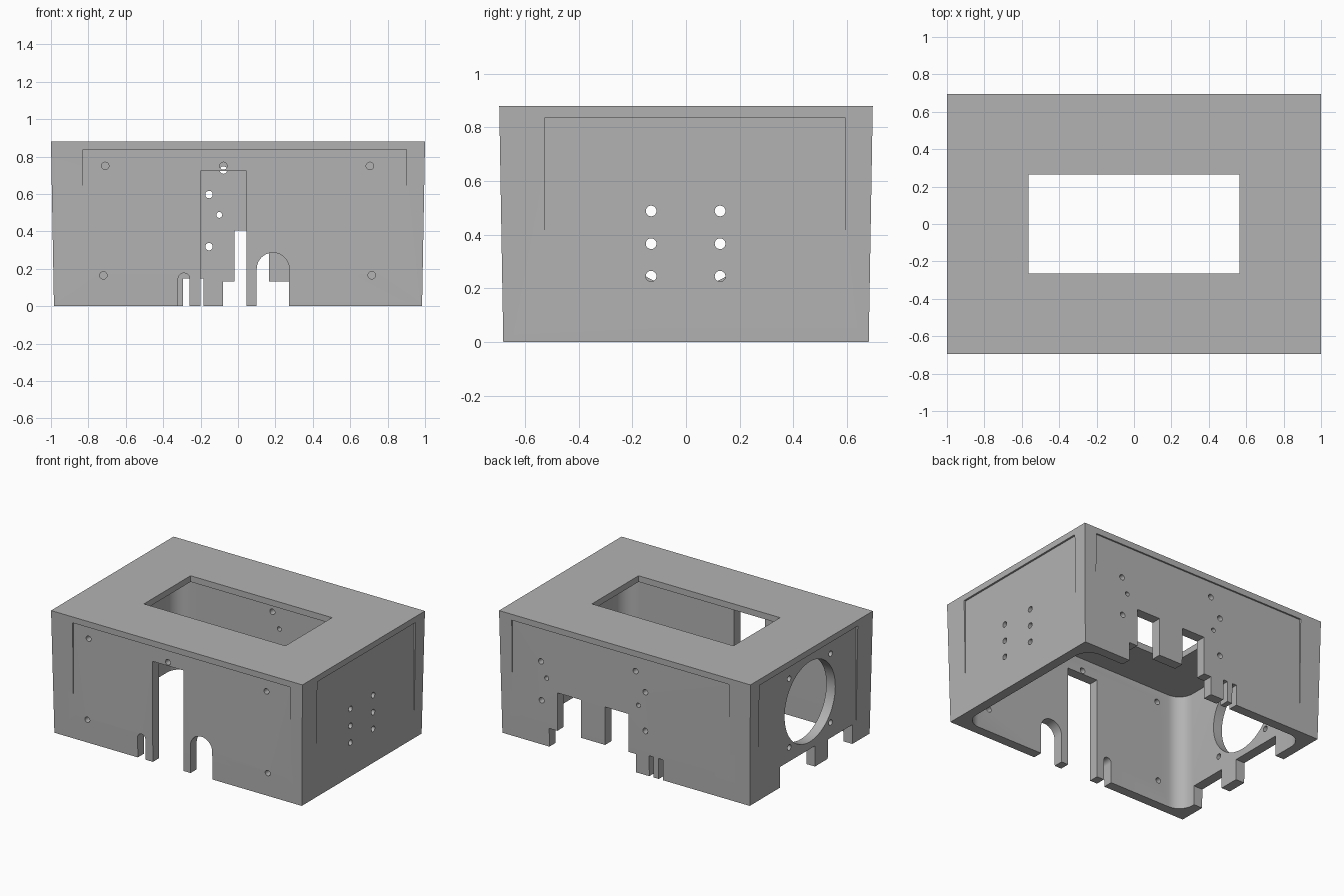
import bpy, bmesh
from math import sin, cos, pi, radians

old = bpy.data.objects.get("Cube")
if old:
    bpy.data.objects.remove(old, do_unlink=True)

grey = bpy.data.materials.new("plain_grey")
grey.use_nodes = True
grey.diffuse_color = (0.45, 0.45, 0.45, 1)
grey.node_tree.nodes["Principled BSDF"].inputs["Base Color"].default_value = grey.diffuse_color

TOP, ROOF = 0.88, 0.836
WALL_X, WALL_Y = 0.915, 0.612       # inner half sizes
PLACE = {"x": lambda u, v, w: (w, u, v),
         "y": lambda u, v, w: (u, w, v),
         "z": lambda u, v, w: (u, v, w)}
cutters = []


def prism(name, outline, axis, lo, hi, grow=(1, 1)):
    """Extrude an outline along an axis, scaling the end at hi by grow."""
    bm = bmesh.new()
    a = [bm.verts.new(PLACE[axis](u, v, lo)) for u, v in outline]
    b = [bm.verts.new(PLACE[axis](u * grow[0], v * grow[1], hi)) for u, v in outline]
    bm.faces.new(a)
    bm.faces.new(b)
    for i in range(len(a)):
        j = (i + 1) % len(a)
        bm.faces.new((a[i], a[j], b[j], b[i]))
    bmesh.ops.recalc_face_normals(bm, faces=bm.faces)
    mesh = bpy.data.meshes.new(name)
    bm.to_mesh(mesh)
    bm.free()
    mesh.materials.append(grey)
    obj = bpy.data.objects.new(name, mesh)
    bpy.context.collection.objects.link(obj)
    return obj


def cut(name, outline, axis, lo, hi):
    obj = prism(name, outline, axis, lo, hi)
    obj.hide_render = True
    cutters.append(obj)


def rect(u0, u1, v0, v1):
    return [(u0, v0), (u1, v0), (u1, v1), (u0, v1)]


def arc(u, v, r, start, end, n):
    return [(u + r * cos(start + (end - start) * i / n),
             v + r * sin(start + (end - start) * i / n)) for i in range(n + 1)]


def circle(u, v, r, n=24):
    return arc(u, v, r, 0, 2 * pi, n)[:-1]


def arch(u0, u1, top):
    r = (u1 - u0) / 2
    return [(u0, -0.1), (u1, -0.1)] + arc(u0 + r, top - r, r, 0, pi, 16)


def rounded(hx, hy, r):
    pts = []
    for k, (sx, sy) in enumerate([(1, 1), (-1, 1), (-1, -1), (1, -1)]):
        pts += arc(sx * (hx - r), sy * (hy - r), r, k * pi / 2, (k + 1) * pi / 2, 8)
    return pts


# Drafted outer shell, slightly wider at the top
bx, by = 0.984, 0.681
enclosure = prism("enclosure", rect(-bx, bx, -by, by), "z", 0, TOP, (1 / bx, 0.696 / by))

# Cavity and roof window
cut("cavity", rounded(WALL_X, WALL_Y, 0.11), "z", -0.1, ROOF)
cut("roof_window", rect(-0.563, 0.563, -0.265, 0.265), "z", 0.7, 1.0)

# Shallow upright panels in all four walls
for s in (-1, 1):
    cut("long_panel", rect(-0.83, 0.9, -0.1, 0.837), "y", *sorted((s * 0.684, s * 0.9)))
    cut("short_panel", rect(-0.525, 0.592, -0.1, 0.837), "x", *sorted((s * 0.986, s * 1.2)))

FRONT, BACK = ("y", -0.8, -0.5), ("y", 0.5, 0.8)
LEFT, RIGHT = ("x", 0.8, 1.1), ("x", -1.1, -0.8)

# Front wall: slots and screw holes
cut("front_small_arch", arch(-0.32, -0.258, 0.177), *FRONT)
cut("front_tall_slot", rect(-0.2, 0.045, -0.1, 0.724), *FRONT)
cut("front_wide_arch", arch(0.1, 0.274, 0.286), *FRONT)
for x, z in [(-0.71, 0.75), (-0.078, 0.75), (0.705, 0.75), (-0.72, 0.165), (0.715, 0.165)]:
    cut("front_hole", circle(x, z, 0.02), *FRONT)

# Back wall: connector opening, two thin slots, screw holes
low, high = 0.132, 0.405
cut("back_opening", [(-0.08, -0.1), (0.61, -0.1), (0.61, low), (0.545, low), (0.545, high),
                     (0.357, high), (0.357, low), (0.165, low), (0.165, high),
                     (-0.02, high), (-0.02, low), (-0.08, low)], *BACK)
for x in (-0.295, -0.22):
    cut("back_thin_slot", rect(x, x + 0.035, -0.1, 0.148), *BACK)
for x, z, r in [(-0.155, 0.597, 0.02), (-0.155, 0.318, 0.02), (-0.1, 0.488, 0.016),
                (-0.078, 0.728, 0.02), (0.675, 0.597, 0.02), (0.63, 0.488, 0.016),
                (0.67, 0.318, 0.02)]:
    cut("back_hole", circle(x, z, r), *BACK)

# Left wall: grid of vent holes
for y in (-0.13, 0.127):
    for z in (0.245, 0.366, 0.488):
        cut("vent_hole", circle(y, z, 0.02), *LEFT)

# Right wall: fan opening with screw holes, bottom cutouts
cut("fan_opening", circle(0, 0.49, 0.288, 64), *RIGHT)
for y in (-0.235, 0.235):
    for z in (0.25, 0.745):
        cut("fan_screw_hole", circle(y, z, 0.02), *RIGHT)
cut("right_cutout_a", rect(-0.06, 0.34, -0.1, 0.15), *RIGHT)
cut("right_cutout_b", rect(-0.485, -0.205, -0.1, 0.14), *RIGHT)

# Apply every cut, then drop the cutters
for c in cutters:
    mod = enclosure.modifiers.new(c.name, "BOOLEAN")
    mod.operation, mod.solver, mod.object = "DIFFERENCE", "EXACT", c
deps = bpy.context.evaluated_depsgraph_get()
result = bpy.data.meshes.new_from_object(enclosure.evaluated_get(deps))
enclosure.modifiers.clear()
enclosure.data = result
for c in cutters:
    bpy.data.objects.remove(c, do_unlink=True)
result.materials.clear()
result.materials.append(grey)

# Smooth rounded corners and bores, keep real edges crisp
for o in bpy.context.selected_objects:
    o.select_set(False)
enclosure.select_set(True)
bpy.context.view_layer.objects.active = enclosure
bpy.ops.object.shade_smooth_by_angle(angle=radians(30))
